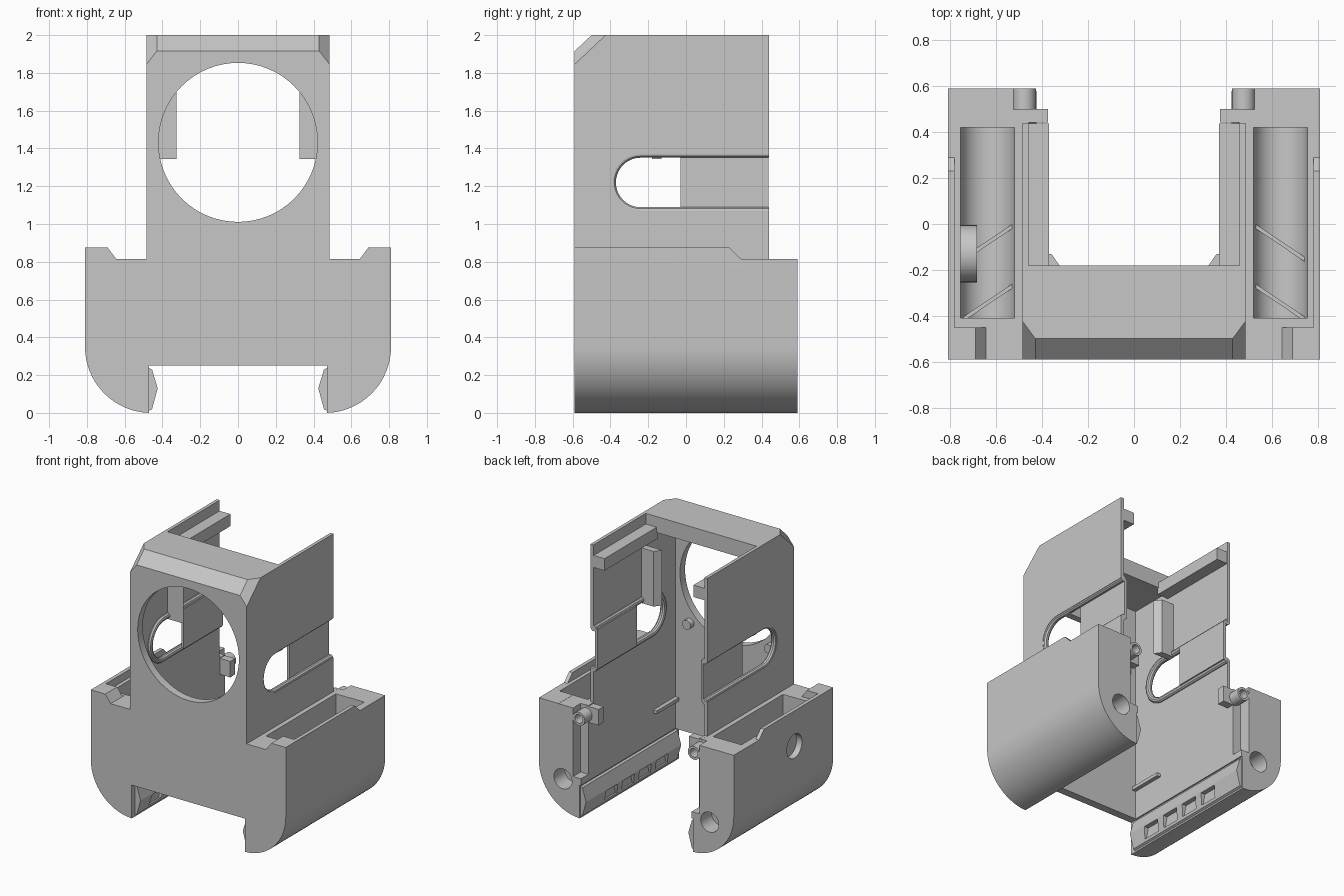
import bpy, bmesh, math
from mathutils import Matrix, Vector

if "Cube" in bpy.data.objects:
    bpy.data.objects.remove(bpy.data.objects["Cube"])

grey = bpy.data.materials.new("plain grey")
grey.use_nodes = True
COLOUR = (0.57, 0.57, 0.57, 1)
grey.diffuse_color = COLOUR
grey.node_tree.nodes["Principled BSDF"].inputs["Base Color"].default_value = COLOUR


def rect(a0, a1, b0, b1):
    return [(a0, b0), (a1, b0), (a1, b1), (a0, b1)]


def arc(cx, cy, r, start, end, n):
    angles = [math.radians(start + (end - start) * i / n) for i in range(n + 1)]
    return [(cx + r * math.cos(a), cy + r * math.sin(a)) for a in angles]


def circle(cx, cy, r, n=32):
    return arc(cx, cy, r, 0, 360, n)[:-1]


def prism(name, pts, lo, hi, axis="y", mirror=True):
    """Extrude a flat outline along an axis, optionally mirrored across x."""
    place = {"x": lambda p, t: (t, p[0], p[1]),
             "y": lambda p, t: (p[0], t, p[1]),
             "z": lambda p, t: (p[0], p[1], t)}[axis]
    bm = bmesh.new()
    ends = [[bm.verts.new(place(p, t)) for p in pts] for t in (lo, hi)]
    for ring in ends:
        bm.faces.new(ring)
    for i in range(len(pts)):
        j = (i + 1) % len(pts)
        bm.faces.new((ends[0][i], ends[0][j], ends[1][j], ends[1][i]))
    bmesh.ops.recalc_face_normals(bm, faces=bm.faces)
    mesh = bpy.data.meshes.new(name)
    bm.to_mesh(mesh)
    bm.free()
    obj = bpy.data.objects.new(name, mesh)
    bpy.context.collection.objects.link(obj)
    mesh.materials.append(grey)
    if mirror:
        obj.modifiers.new("Mirror", "MIRROR").use_mirror_merge = False
    return obj


def evaluated(obj):
    bpy.context.view_layer.update()
    deps = bpy.context.evaluated_depsgraph_get()
    return bpy.data.meshes.new_from_object(obj.evaluated_get(deps))


def bake(obj):
    mesh = evaluated(obj)
    obj.modifiers.clear()
    obj.data = mesh


def subtract(target, cutter):
    """Cut one part from another; fall back to another solver if it fails."""
    for obj in (target, cutter):
        if obj.modifiers:
            bake(obj)
    for solver in ("EXACT", "MANIFOLD"):
        mod = target.modifiers.new("Cut", "BOOLEAN")
        mod.operation, mod.solver, mod.object = "DIFFERENCE", solver, cutter
        mesh = evaluated(target)
        target.modifiers.clear()
        if len(mesh.polygons) > 0:
            target.data = mesh
            break
    bpy.data.objects.remove(cutter)


def cut(target, *args, **kw):
    subtract(target, prism("cutter", *args, **kw))


def chamfer(target, point, normal):
    cutter = prism("chamfer", rect(-0.6, 0.6, -0.6, 0.6), 0, 0.5, axis="z", mirror=False)
    turn = Vector(normal).to_track_quat("Z", "Y").to_matrix().to_4x4()
    cutter.data.transform(Matrix.Translation(point) @ turn)
    subtract(target, cutter)


# Body: front outline extruded to full depth
half = [(0.47, 0.25), (0.47, 0.0)] + arc(0.46, 0.35, 0.35, -82, 0, 18)
half += [(0.81, 0.875), (0.69, 0.875), (0.645, 0.815), (0.485, 0.815), (0.485, 2.0)]
body = prism("body_shell", half + [(-x, z) for x, z in reversed(half)],
             -0.59, 0.59, mirror=False)

# Inner cavity, open at the back, below and behind the top plate
cut(body, [(-0.53, -0.5), (0.9, -0.5), (0.9, 2.5), (-0.18, 2.5), (-0.18, 1.88),
           (-0.53, 1.88)], -0.46, 0.46, axis="x", mirror=False)
# Tower back end
cut(body, rect(-0.53, 0.53, 0.816, 2.5), 0.44, 0.8, mirror=False)
# Chamfered front and corners of the tower top
chamfer(body, (0, -0.59, 1.915), (0, -0.085, 0.09))
for s in (1, -1):
    chamfer(body, (s * 0.485, -0.59, 1.845), (s * 1.155, -0.8525, 0.9075))
# Raised rim around the pods
cut(body, [(0.225, 0.88), (0.29, 0.816), (0.8, 0.816), (0.8, 1), (0.225, 1)],
    0.51, 1.0, axis="x")
cut(body, rect(0.6, 0.782, 0.816, 1.0), -0.45, 0.5)
# Large round front opening
cut(body, circle(0, 1.432, 0.421, 64), -0.8, -0.4, mirror=False)
# Side slots, open to the back
cut(body, arc(-0.24, 1.22, 0.148, 90, 270, 20) + [(0.8, 1.072), (0.8, 1.368)],
    0.4, 0.6, axis="x")
# Round-bottomed pod pockets
cut(body, [(0.755, 1.0), (0.52, 1.0)] + arc(0.6375, 0.28, 0.1175, 180, 360, 16),
    -0.41, 0.42)
# Inner back corner relief, screw holes, side port
cut(body, rect(0.4, 0.525, 0.3, 1.0), 0.5, 0.7)
cut(body, circle(0.61, 0.26, 0.075), 0.46, 0.7)
cut(body, circle(-0.13, 0.61, 0.09), -0.9, -0.74, axis="x", mirror=False)

parts = [body]

# Port boss inside the right pocket
parts.append(prism("port_boss", circle(-0.13, 0.61, 0.125), -0.765, -0.685,
                   axis="x", mirror=False))

# Screw tubes with feet
tubes = prism("screw_tubes", circle(0.478, 0.745, 0.05), 0.46, 0.59)
cut(tubes, circle(0.478, 0.745, 0.032), 0.5, 0.7)
parts.append(tubes)
parts.append(prism("tube_feet", rect(0.375, 0.485, 0.69, 0.81), 0.443, 0.502))

# Upper rails, stop tabs, slot backing plates
parts.append(prism("upper_rails", rect(0.37, 0.465, 1.83, 1.92), -0.19, 0.439))
parts.append(prism("stop_tabs", [(0.325, -0.18), (0.465, -0.18), (0.465, -0.13),
                                 (0.36, -0.13)], 1.345, 1.76, axis="z"))
parts.append(prism("slot_plates", rect(-0.03, 0.438, 1.07, 1.37), 0.43, 0.45, axis="x"))

# Bottom locking ridges with small windows
ridges = prism("bottom_ridges", [(0.475, 0.24), (0.455, 0.23), (0.425, 0.13),
                                 (0.455, 0.02), (0.475, 0.01)], -0.55, 0.58)
for i in range(4):
    y = -0.42 + i * 0.2
    cut(ridges, [(y, 0.04), (y + 0.14, 0.04), (y + 0.16, 0.12), (y + 0.02, 0.12)],
        0.3, 0.462, axis="x")
parts.append(ridges)

# Inner guide ribs and front wall pegs
parts.append(prism("guide_ribs", rect(0.43, 0.465, 0.465, 0.49), -0.54, -0.27))
parts.append(prism("front_pegs", circle(0.34, 1.075, 0.035, 20), -0.54, -0.49))

# Slanted ribs on the pocket floors
for name, y in (("rear_floor_ribs", 0.01), ("front_floor_ribs", -0.25)):
    parts.append(prism(name, [(0.515, y), (0.76, y - 0.165), (0.76, y - 0.185),
                              (0.515, y - 0.02)], 0.2, 0.23, axis="z"))

# Rounded lips around the side slots
for side, s in (("left", 1), ("right", -1)):
    curve = bpy.data.curves.new(side + "_slot_lip", "CURVE")
    curve.dimensions = "3D"
    curve.bevel_depth, curve.bevel_resolution, curve.use_fill_caps = 0.022, 3, True
    path = [(0.439, 1.372)] + arc(-0.24, 1.22, 0.152, 90, 270, 20) + [(0.439, 1.068)]
    spline = curve.splines.new("POLY")
    spline.points.add(len(path) - 1)
    for point, (y, z) in zip(spline.points, path):
        point.co = (s * 0.461, y, z, 1)
    temp = bpy.data.objects.new("lip_path", curve)
    bpy.context.collection.objects.link(temp)
    mesh = evaluated(temp)
    bpy.data.objects.remove(temp)
    lip = bpy.data.objects.new(side + "_slot_lip", mesh)
    bpy.context.collection.objects.link(lip)
    mesh.materials.clear()
    mesh.materials.append(grey)
    parts.append(lip)

# Finish: bake mirrors, smooth curved faces, keep edges sharp
for obj in parts:
    if obj.modifiers:
        bake(obj)
    bpy.ops.object.select_all(action="DESELECT")
    obj.select_set(True)
    bpy.context.view_layer.objects.active = obj
    bpy.ops.object.shade_smooth_by_angle(angle=math.radians(30))
